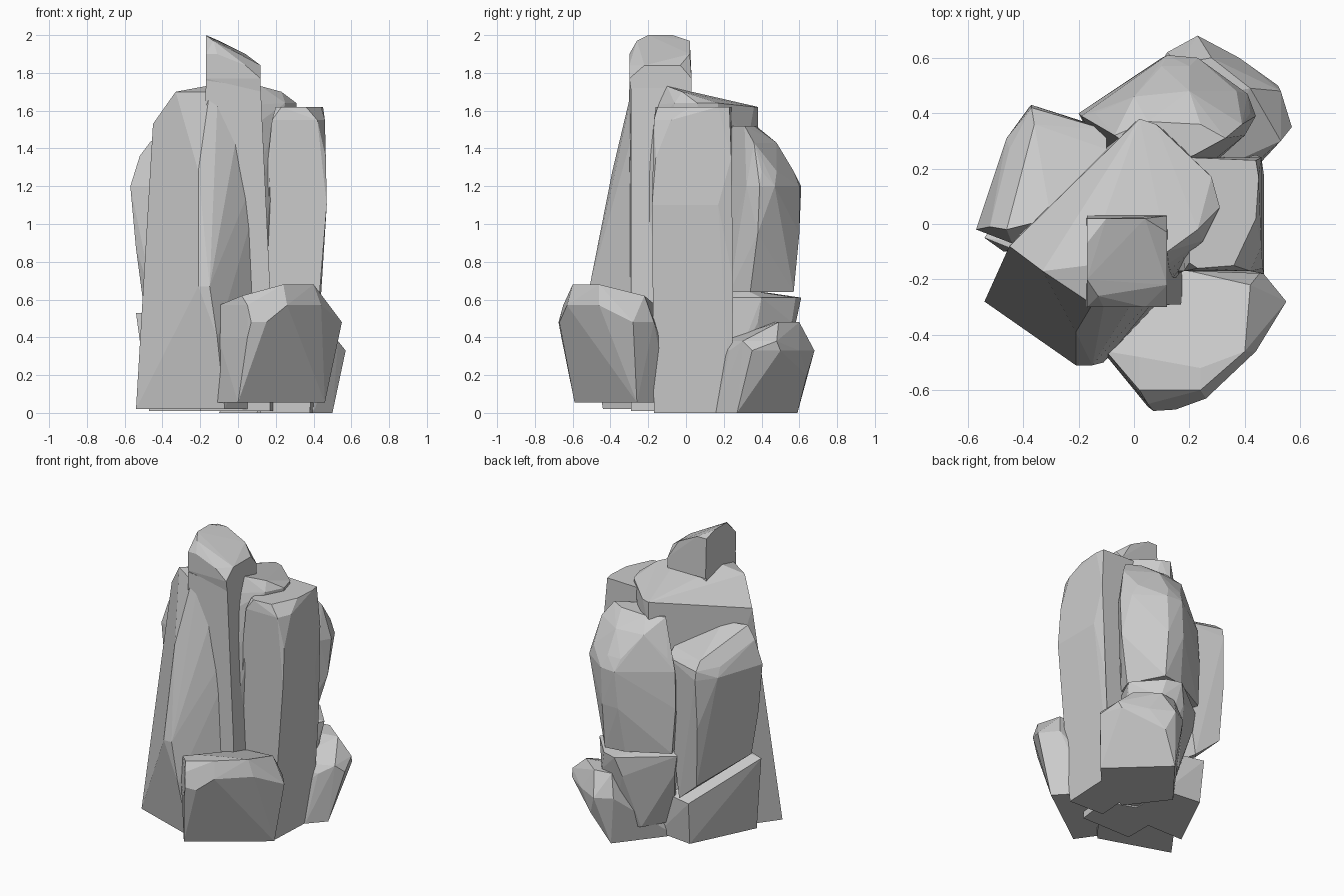
import bpy
import bmesh
import math


def rock(name, sections):
    """Faceted boulder: convex skin over a few horizontal cross-sections {z: outline}."""
    bm = bmesh.new()
    for z, outline in sections.items():
        for x, y in outline:
            bm.verts.new((x, y, z))
    hull = bmesh.ops.convex_hull(bm, input=bm.verts)
    loose = {g for g in hull["geom_interior"] + hull["geom_unused"]
             if isinstance(g, bmesh.types.BMVert)}
    bmesh.ops.delete(bm, geom=list(loose), context='VERTS')
    bmesh.ops.dissolve_limit(bm, angle_limit=math.radians(3),
                             verts=bm.verts, edges=bm.edges)
    bmesh.ops.recalc_face_normals(bm, faces=bm.faces)
    mesh = bpy.data.meshes.new(name)
    bm.to_mesh(mesh)
    bm.free()
    obj = bpy.data.objects.new(name, mesh)
    bpy.context.collection.objects.link(obj)
    return obj


# Tall central column leaning back from a wide foot
rock("main_column", {
    0.02: [(-.54, -.28), (-.16, -.41), (-.07, -.44), (.05, -.29), (.2, .1), (-.15, .25)],
    0.67: [(-.21, -.51), (-.15, -.51)],
    0.40: [(-.11, -.50), (.06, -.32)],
    1.28: [(-.46, -.10), (-.21, -.39)],
    1.45: [(-.12, -.34), (-.01, -.29), (.02, .38), (.12, .33)],
    1.53: [(-.45, -.08), (.30, .05)],
    1.62: [(-.11, -.30), (.02, .38), (.08, .36)],
    1.64: [(.28, .17), (.31, .06), (.25, -.06)],
    1.70: [(-.33, -.17), (.23, -.02), (-.15, -.29)],
    1.73: [(-.17, -.15), (.12, -.10)],
})

# Slim upright pillar at the front, under the summit
rock("front_pillar", {
    0.01: [(-.2, -.29), (.17, -.29), (.20, -.05), (-.2, .1)],
    0.65: [(-.16, -.31), (.17, -.29)],
    1.72: [(.12, -.29), (.12, -.02), (-.17, .02)],
    1.76: [(-.17, -.30)],
})

# Summit stone with a slanted top
rock("summit_stone", {
    1.70: [(-.17, .03), (.12, .03), (.12, -.29), (-.17, -.28)],
    1.77: [(-.17, -.30), (.12, -.30), (.12, .03), (-.17, .03)],
    1.84: [(.12, -.22), (.12, -.03), (.04, -.30)],
    1.90: [(.04, .02), (-.11, -.30), (-.17, -.30)],
    1.97: [(-.10, .02), (-.17, .02), (-.13, -.26)],
    2.00: [(-.17, -.20), (-.17, -.07)],
})

# Right-hand column
rock("right_column", {
    0.00: [(.12, -.16), (.38, -.17), (.40, .24), (.15, .25)],
    0.70: [(.17, -.18), (.43, -.18), (.44, .25), (.18, .25)],
    1.10: [(.16, -.18), (.47, -.18), (.47, .17), (.43, .25)],
    1.35: [(.16, -.17), (.465, -.16), (.46, .24), (.2, .25)],
    1.55: [(.18, -.17), (.42, -.17), (.46, -.08), (.45, .20)],
    1.62: [(.20, -.14), (.23, -.16), (.36, -.15), (.44, .02), (.45, .17), (.44, .23), (.2, .24)],
})

# Back column, sloping away at the top
rock("back_column", {
    0.64: [(-.18, .41), (.08, .55), (.22, .57), (.34, .34), (.3, .23), (-.1, .2)],
    0.95: [(-.20, .40), (.10, .60), (.22, .60), (.42, .38), (.3, .24)],
    1.20: [(-.19, .39), (.12, .61), (.23, .60), (.41, .47), (.44, .39), (.40, .32)],
    1.28: [(-.14, .40), (.10, .57), (.20, .57), (.37, .48), (.42, .40)],
    1.43: [(.00, .46), (.20, .48), (.39, .36)],
    1.52: [(-.07, .32), (.05, .37), (.24, .36), (.33, .31), (.22, .25), (.1, .2)],
})

# Block carrying the back column
rock("back_ledge", {
    0.10: [(-.1, .26), (.02, .46), (.2, .5), (.3, .2)],
    0.48: [(-.17, .37), (.08, .58), (.25, .56), (.36, .38)],
    0.61: [(-.19, .37), (.12, .61), (.22, .58), (.38, .40), (.3, .23)],
    0.65: [(-.1, .25), (.1, .34), (.28, .32), (.2, .2)],
})

# Left column, overhanging its foot
rock("left_column", {
    0.32: [(-.20, .36), (-.15, .15)],
    0.46: [(-.36, .40), (-.28, .0)],
    0.57: [(-.50, .00), (-.44, -.07)],
    0.87: [(-.54, -.02), (-.38, .42), (-.12, .35)],
    1.20: [(-.57, -.02), (-.46, .31), (-.37, .43), (-.44, -.07)],
    1.26: [(-.37, .42), (-.10, .34), (-.45, .27)],
    1.31: [(-.42, .24), (-.36, .36), (-.10, .27)],
    1.36: [(-.52, -.01), (-.1, .15)],
    1.44: [(-.46, -.02), (-.3, .02)],
})

# Wedge-shaped foot under the left column
rock("left_foot", {
    0.01: [(-.47, -.10), (-.26, .33), (.0, .3), (.0, -.1)],
    0.30: [(-.27, .36), (-.1, .32)],
    0.53: [(-.54, -.05), (-.44, -.09), (-.2, -.1)],
})

# Low boulder at the back right
rock("back_boulder", {
    0.00: [(.16, .59), (-.10, .26), (.10, .0), (.40, .16), (.50, .27)],
    0.20: [(.15, .61), (.28, .64)],
    0.33: [(.23, .68), (.38, .60), (.52, .50), (.57, .35), (.45, .23), (.12, .62)],
    0.38: [(.24, .17), (.53, .48), (.53, .30)],
    0.48: [(.16, .58), (.28, .60), (.42, .49), (.2, .45)],
})

# Front boulder
rock("front_boulder", {
    0.055: [(-.16, -.36), (.00, -.59), (.46, -.26), (.30, -.09), (-.1, -.1)],
    0.40: [(-.105, -.47), (.05, -.66), (.53, -.28), (.40, -.14), (.1, -.12)],
    0.48: [(.07, -.675), (.15, -.67), (.55, -.28), (.46, -.17), (.15, -.14)],
    0.57: [(-.10, -.46), (.05, -.65), (.26, -.63), (.44, -.46), (.16, -.16)],
    0.62: [(.02, -.60), (.02, -.48), (.42, -.22)],
    0.68: [(.24, -.60), (.40, -.46), (.24, -.52)],
})
